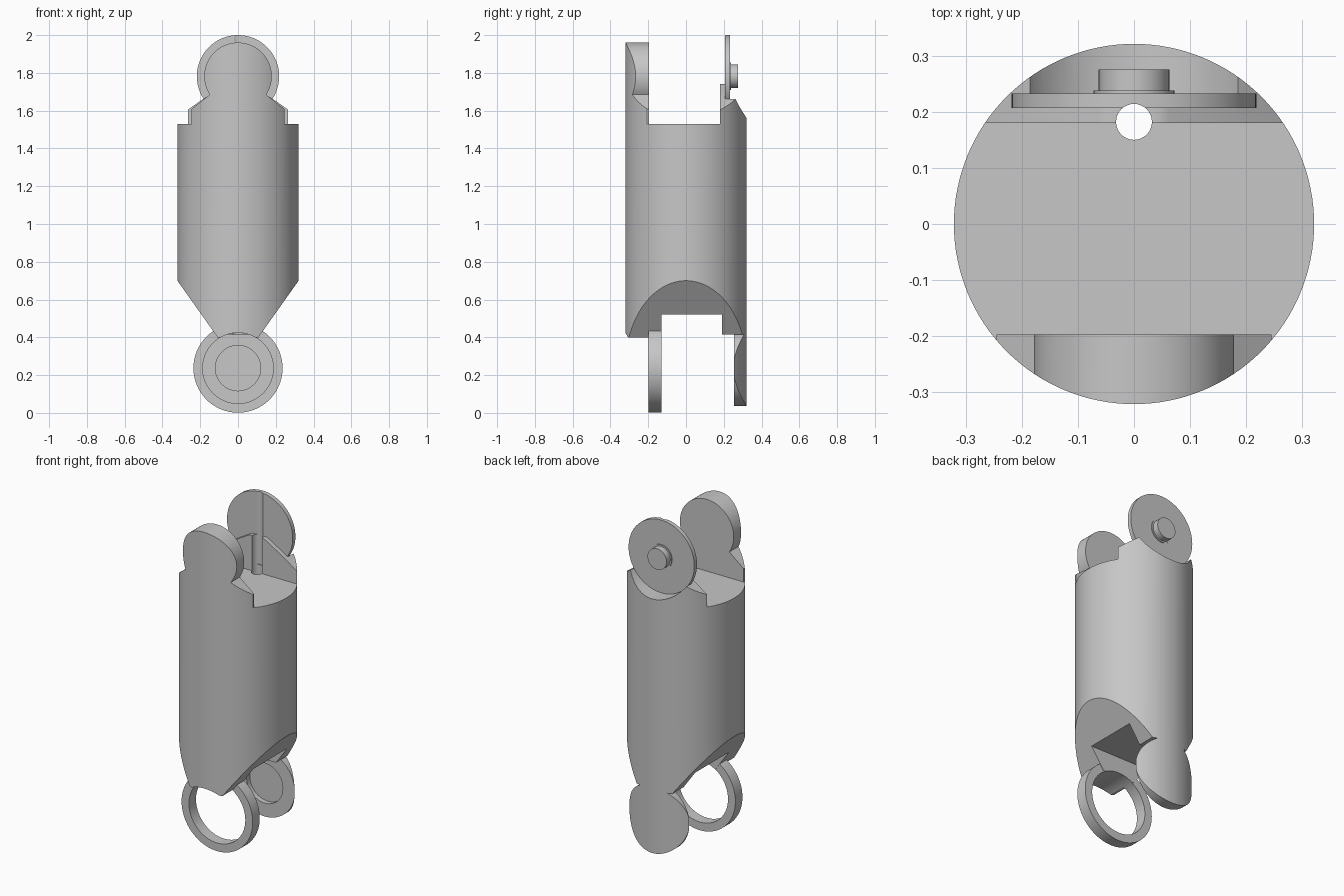
import bpy, bmesh, math

if "Cube" in bpy.data.objects:
    bpy.data.objects.remove(bpy.data.objects["Cube"])

grey = bpy.data.materials.new("mid_grey")
grey.diffuse_color = (0.57, 0.57, 0.57, 1)
grey.use_nodes = True
grey.node_tree.nodes["Principled BSDF"].inputs["Base Color"].default_value = grey.diffuse_color


def prism(name, pts, a, b, axis="y"):
    """Extrude a 2D profile: (x, z) along y, or (x, y) along z."""
    place = (lambda p, t: (p[0], t, p[1])) if axis == "y" else (lambda p, t: (p[0], p[1], t))
    bm = bmesh.new()
    lo = [bm.verts.new(place(p, a)) for p in pts]
    hi = [bm.verts.new(place(p, b)) for p in pts]
    bm.faces.new(lo)
    bm.faces.new(hi)
    n = len(pts)
    for i in range(n):
        j = (i + 1) % n
        bm.faces.new((lo[i], lo[j], hi[j], hi[i]))
    bmesh.ops.recalc_face_normals(bm, faces=bm.faces)
    me = bpy.data.meshes.new(name)
    bm.to_mesh(me)
    bm.free()
    me.materials.append(grey)
    ob = bpy.data.objects.new(name, me)
    bpy.context.collection.objects.link(ob)
    return ob


def circle(cx, cy, r, n=96):
    return [(cx + r * math.cos(2 * math.pi * i / n), cy + r * math.sin(2 * math.pi * i / n))
            for i in range(n)]


def rect(x0, z0, x1, z1):
    return [(x0, z0), (x1, z0), (x1, z1), (x0, z1)]


def mirrored(half):
    """Close a right-hand half profile by mirroring it in x."""
    return half + [(-x, z) for x, z in reversed(half)]


def boolean(ob, tool, op):
    """Apply a boolean, trying a second solver if the first gives nothing."""
    backup = ob.data.copy()
    for solver in ("MANIFOLD", "EXACT"):
        ob.data = backup.copy()
        mod = ob.modifiers.new("bool", "BOOLEAN")
        mod.operation = op
        mod.solver = solver
        mod.object = tool
        bpy.context.view_layer.update()
        result = bpy.data.meshes.new_from_object(ob.evaluated_get(bpy.context.evaluated_depsgraph_get()))
        ob.modifiers.clear()
        if len(result.polygons) > 0:
            break
    else:
        raise RuntimeError(f"boolean failed: {tool.name} {op} {len(backup.vertices)}")
    ob.data = result
    bpy.data.objects.remove(tool, do_unlink=True)


R = 0.321          # barrel radius
LOW, HIGH = 0.237, 1.782   # heights of the two hinge axes

# barrel core with wedge-shaped lower end
body = prism("hinged_barrel", mirrored([(0.108, 0.40), (0.321, 0.70), (0.40, 0.811), (0.40, 1.53)]),
             -0.4, 0.4)
# lower slot and slightly higher rear lower edge
boolean(body, prism("slot", rect(-0.6, 0.2, 0.6, 0.52), -0.129, 0.19), "DIFFERENCE")
boolean(body, prism("rear_trim", rect(-0.61, 0.21, 0.61, 0.415), 0.1, 0.6), "DIFFERENCE")
# upper front ear: sloped neck and round end
arc = [(0.1786 * math.cos(math.radians(a)), HIGH + 0.1786 * math.sin(math.radians(a)))
       for a in range(-33, 91, 3)]
boolean(body, prism("ear", mirrored([(0.245, 1.4), (0.245, 1.61)] + arc[:-1]), -0.41, -0.197), "UNION")
# upper rear gable with a round seat for the disc
boolean(body, prism("gable", mirrored([(0.266, 1.4), (0.266, 1.605), (0.18, 1.665), (0.062, 1.735),
                                       (0.045, 1.742)]), 0.18, 0.43), "UNION")
boolean(body, prism("seat", circle(0, HIGH, 0.221), 0.209, 0.6), "DIFFERENCE")
# lower rear ear with a shallow recess
boolean(body, prism("rear_ear", circle(0, LOW, 0.2), 0.253, 0.44), "UNION")
boolean(body, prism("recess", circle(0, LOW, 0.12), 0.2, 0.283), "DIFFERENCE")
# lower front ring
boolean(body, prism("ring", circle(0, LOW, 0.236), -0.198, -0.131), "UNION")
boolean(body, prism("ring_hole", circle(0, LOW, 0.187), -0.6, -0.05), "DIFFERENCE")
# trim everything to the round barrel, then drill the cord channel
boolean(body, prism("round", circle(0, 0, R, 128), -0.2, 2.2, "z"), "INTERSECT")


def cord_channel():
    return prism("channel", circle(0, 0.182, 0.032, 32), 0.3, 2.2, "z")


boolean(body, cord_channel(), "DIFFERENCE")

# upper rear hinge disc, grooved by the channel, with collar and pin
disc = prism("hinge_disc", circle(0, HIGH, 0.218), 0.207, 0.233)
boolean(disc, cord_channel(), "DIFFERENCE")
collar = prism("pin_collar", circle(0, HIGH, 0.072, 48), 0.225, 0.238)
pin = prism("hinge_pin", circle(0, HIGH, 0.063, 48), 0.225, 0.275)

# smooth round walls, sharp edges kept
for ob in (body, disc, collar, pin):
    bpy.ops.object.select_all(action="DESELECT")
    ob.select_set(True)
    bpy.context.view_layer.objects.active = ob
    bpy.ops.object.shade_smooth_by_angle(angle=math.radians(25))
